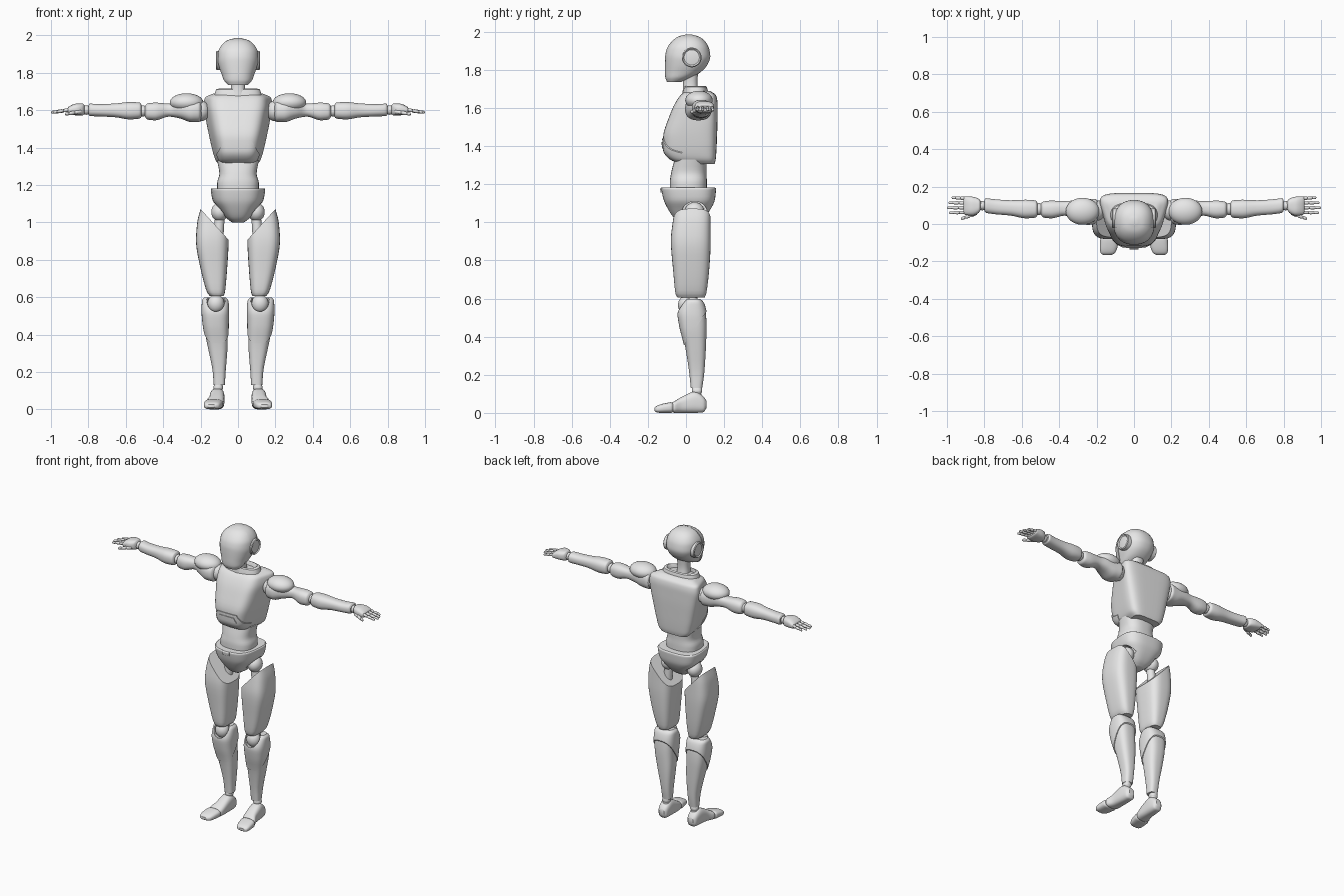
import bpy, bmesh, math
from mathutils import Matrix, Vector

if "Cube" in bpy.data.objects:
    bpy.data.objects.remove(bpy.data.objects["Cube"])

grey = bpy.data.materials.new("light_grey")
grey.use_nodes = True
grey.diffuse_color = (0.8, 0.8, 0.8, 1)
grey.node_tree.nodes["Principled BSDF"].inputs["Base Color"].default_value = (0.8, 0.8, 0.8, 1)
parts = []


def finish(bm, name):
    bmesh.ops.recalc_face_normals(bm, faces=bm.faces)
    me = bpy.data.meshes.new(name)
    bm.to_mesh(me)
    bm.free()
    me.materials.append(grey)
    ob = bpy.data.objects.new(name, me)
    bpy.context.collection.objects.link(ob)
    parts.append(ob)
    return ob


def smooth_rows(rows, steps):
    """Monotone cubic interpolation between section rows."""
    def slope(i, c):
        a = rows[i][c] - rows[i - 1][c] if i > 0 else None
        b = rows[i + 1][c] - rows[i][c] if i < len(rows) - 1 else None
        if a is None or b is None:
            return b if a is None else a
        return 2 * a * b / (a + b) if a * b > 0 else 0
    out = []
    for i in range(len(rows) - 1):
        for k in range(steps):
            s = k / steps
            h = s * s * (3 - 2 * s)
            out.append([p + (q - p) * h + slope(i, c) * s * (1 - s) ** 2 - slope(i + 1, c) * s * s * (1 - s)
                        for c, (p, q) in enumerate(zip(rows[i], rows[i + 1]))])
    return out + [rows[-1]]


def loft(name, axis, rows, n=2.4, taper=1, grow=0, cuts=(), seg=32, steps=4):
    """Skin rounded sections (position, u0, u1, v0, v1) along an axis, then trim with planes."""
    bm = bmesh.new()
    rings = []
    for t, u0, u1, v0, v1 in smooth_rows(rows, steps):
        ring = []
        for k in range(seg):
            a = math.tau * (k + 0.5) / seg
            c, s = [math.copysign(abs(f) ** (2 / n), f) for f in (math.cos(a), math.sin(a))]
            c *= 1 + (taper - 1) * (1 - s) / 2
            u = (u0 + u1) / 2 + c * ((u1 - u0) / 2 + grow)
            v = (v0 + v1) / 2 + s * ((v1 - v0) / 2 + grow)
            ring.append(bm.verts.new({"x": (t, u, v), "y": (u, t, v), "z": (u, v, t)}[axis]))
        rings.append(ring)
    for r, q in zip(rings, rings[1:]):
        for k in range(seg):
            j = (k + 1) % seg
            bm.faces.new((r[k], r[j], q[j], q[k]))
    bm.faces.new(rings[0])
    bm.faces.new(rings[-1])
    for co, no in cuts:
        res = bmesh.ops.bisect_plane(bm, geom=bm.verts[:] + bm.edges[:] + bm.faces[:], plane_co=co,
                                     plane_no=Vector(no).normalized(), clear_outer=True)
        edges = [e for e in res["geom_cut"] if isinstance(e, bmesh.types.BMEdge) and e.is_valid]
        bmesh.ops.edgeloop_fill(bm, edges=edges)
    return finish(bm, name)


def sym(rows):
    """Expand (z, half width, y0, y1) rows to centred sections."""
    return [(z, -w, w, a, b) for z, w, a, b in rows]


def ball(name, centre, radii):
    bm = bmesh.new()
    bmesh.ops.create_uvsphere(bm, u_segments=28, v_segments=16, radius=1,
                              matrix=Matrix.Translation(centre) @ Matrix.Diagonal((*radii, 1)))
    return finish(bm, name)


def carve(ob, cutter):
    """Subtract a cutter and discard it."""
    mod = ob.modifiers.new("carve", "BOOLEAN")
    mod.operation, mod.object = "DIFFERENCE", cutter
    bpy.context.view_layer.update()
    me = bpy.data.meshes.new_from_object(ob.evaluated_get(bpy.context.evaluated_depsgraph_get()))
    ob.modifiers.clear()
    ob.data = me
    parts.remove(cutter)
    bpy.data.objects.remove(cutter)


# Head with face shell, neck
skull = sym([(1.735, .05, -.095, -.03), (1.76, .072, -.105, .03), (1.79, .085, -.107, .08),
             (1.83, .1, -.107, .115), (1.87, .108, -.106, .128), (1.91, .105, -.097, .122),
             (1.95, .085, -.07, .1), (1.975, .052, -.035, .065), (1.985, .015, .0, .03)])
loft("head", "z", skull, n=2.3)
loft("face_shell", "z", skull, n=2.3, grow=.004, cuts=[((0, -.03, 1.85), (0, 1, -.15))])
loft("neck", "z", sym([(1.66, .045, -.02, .07), (1.73, .038, -.015, .06), (1.8, .045, -.02, .065)]))

# Torso, collar and belly panels
chest = sym([(1.305, .105, -.02, .15), (1.33, .13, -.08, .156), (1.38, .148, -.116, .16),
             (1.45, .166, -.12, .163), (1.55, .188, -.09, .166), (1.62, .2, -.06, .166),
             (1.665, .194, -.03, .158), (1.69, .14, .0, .125)])
torso = loft("torso", "z", chest, n=4.5, taper=.68, seg=48)
for x in (.225, -.225):
    carve(torso, ball("cutter", (x, .07, 1.54), (.055, .07, .1)))
loft("collar", "z", sym([(1.66, .13, -.02, .12), (1.71, .118, -.01, .11), (1.715, .1, .0, .1),
                         (1.685, .085, .0, .09)]), n=2.6, steps=2)
loft("belly_panel", "z", chest, n=4.5, taper=.68, grow=.005, seg=48,
     cuts=[((0, 0, 1.44), (0, 0, 1)), ((0, -.02, 0), (0, 1, 0)),
           ((.07, 0, 1.44), (1, 0, .6)), ((-.07, 0, 1.44), (-1, 0, .6))])
loft("belly_slot", "z", chest, n=4.5, taper=.68, grow=.009, seg=48,
     cuts=[((0, 0, 1.42), (0, 0, 1)), ((0, 0, 1.388), (0, 0, -1)), ((0, -.02, 0), (0, 1, 0)),
           ((.055, 0, 1.42), (1, 0, .5)), ((-.055, 0, 1.42), (-1, 0, .5))])

# Waist and pelvis
loft("waist", "z", sym([(1.15, .112, -.085, .11), (1.21, .112, -.085, .11), (1.26, .1, -.078, .108),
                        (1.33, .112, -.06, .11)]), n=2.6)
hips = sym([(1.0, .035, -.03, .06), (1.02, .065, -.06, .09), (1.07, .11, -.095, .13),
            (1.12, .148, -.118, .152), (1.175, .158, -.13, .158), (1.182, .152, -.125, .152)])
pelvis = loft("pelvis", "z", hips, n=3, taper=.8, seg=48)
for a, b in ((.075, .25), (-.25, -.075)):
    carve(pelvis, loft("cutter", "x", [(a, -.025, .115, .97, 1.11), (b, -.025, .115, .97, 1.11)], n=2))
loft("buckle", "z", hips, n=3, taper=.8, grow=.006, seg=48,
     cuts=[((0, 0, 1.155), (0, 0, -1)), ((0, -.05, 0), (0, 1, 0)),
           ((.025, 0, 0), (1, 0, 0)), ((-.025, 0, 0), (-1, 0, 0))])

# Everything below is built on the left and mirrored
first_pair = len(parts)


def disc(x, r, y=.03, z=1.865):
    return (x, y - r, y + r, z - r, z + r)


loft("ear_disc", "x", [disc(.085, .052), disc(.113, .052), disc(.118, .047), disc(.112, .04),
                       disc(.113, .036), disc(.114, .004)], n=2, steps=1)

# Arm
ball("shoulder_joint", (.2, .072, 1.595), (.05, .055, .055))
ball("shoulder_pad", (.275, .068, 1.64), (.09, .072, .05))
loft("upper_arm", "x", [(.195, .02, .125, 1.55, 1.64), (.21, .0, .135, 1.535, 1.655),
                        (.25, -.005, .132, 1.535, 1.655), (.31, .015, .128, 1.555, 1.65),
                        (.37, .045, .122, 1.565, 1.635), (.44, .03, .125, 1.545, 1.64),
                        (.485, .035, .12, 1.55, 1.635), (.498, .05, .11, 1.565, 1.62)])
ball("elbow_joint", (.508, .08, 1.595), (.026, .032, .03))
loft("forearm", "x", [(.515, .05, .11, 1.565, 1.625), (.525, .035, .125, 1.555, 1.64),
                      (.58, .03, .13, 1.55, 1.643), (.66, .045, .127, 1.562, 1.635),
                      (.74, .052, .132, 1.566, 1.632), (.79, .06, .138, 1.568, 1.635),
                      (.8, .07, .13, 1.575, 1.625)])
ball("wrist_joint", (.812, .098, 1.6), (.024, .025, .025))
loft("palm", "x", [(.818, .08, .12, 1.585, 1.62), (.83, .06, .135, 1.572, 1.635),
                   (.865, .045, .146, 1.572, 1.635), (.905, .05, .148, 1.578, 1.618),
                   (.912, .06, .14, 1.585, 1.61)], n=2.8)


def finger(name, x, y, z, length, r, skew):
    pts = ((0, .9), (.3, 1), (.38, .7), (.46, 1), (.68, .85), (.74, .65), (.8, .85), (.95, .7), (1, .25))
    loft(name, "x", [(x + f * length, y + skew * f - r * w, y + skew * f + r * w,
                      z - .014 * f - r * w, z - .014 * f + r * w) for f, w in pts], n=2, seg=12, steps=2)


for i, (label, tip) in enumerate((("little", .975), ("ring", .993), ("middle", 1), ("index", .99))):
    finger(label + "_finger", .9, .137 - i * .025, 1.602, tip - .9, .0095, .004 - i * .002)
finger("thumb", .84, .058, 1.592, .085, .011, -.03)

# Leg
ball("hip_joint", (.098, .045, 1.055), (.045, .052, .05))
loft("hip_link", "z", [(.88, .08, .14, .015, .075), (1.05, .07, .12, .02, .07)], n=2)
loft("thigh", "z", [(.605, .078, .15, -.045, .098), (.625, .07, .165, -.055, .106),
                    (.75, .058, .2, -.068, .122), (.9, .05, .225, -.08, .13),
                    (1.0, .05, .218, -.07, .13), (1.08, .06, .198, -.058, .128)],
     n=3.2, cuts=[((.19, 0, 1.06), (-1.1, 0, 1))])
ball("knee_joint", (.118, .0, .565), (.045, .042, .05))
calf = [(.13, .07, .13, .025, .085), (.2, .066, .135, .018, .095), (.35, .055, .165, -.005, .105),
        (.45, .054, .184, -.03, .108), (.52, .052, .19, -.04, .105), (.58, .056, .188, -.012, .088),
        (.598, .07, .175, .005, .07)]
knee = (.118, -.02, .59)
carve(loft("shin", "z", calf, n=2.8), ball("cutter", knee, (.05, .065, .07)))
carve(loft("shin_guard", "z", calf, n=2.8, grow=.005,
           cuts=[((.12, .0, .37), (0, .82, -.55))]), ball("cutter", knee, (.052, .065, .072)))
loft("knee_link", "z", [(.5, .09, .145, .0, .06), (.63, .09, .145, .0, .06)])
loft("ankle", "z", [(.07, .078, .138, .025, .09), (.1, .085, .128, .035, .08), (.115, .08, .132, .03, .085),
                    (.15, .085, .12, .035, .08)])
loft("foot", "y", [(.107, .09, .128, .025, .065), (.092, .077, .142, .004, .085), (.045, .072, .15, .0, .112),
                   (-.02, .073, .156, .0, .085), (-.06, .078, .172, .0, .062), (-.072, .085, .168, .005, .055)],
     n=2.8)
loft("toe_cap", "y", [(-.068, .084, .172, .004, .052), (-.08, .08, .18, .0, .056), (-.13, .09, .183, .0, .046),
                      (-.155, .102, .178, .003, .036), (-.165, .118, .165, .01, .026)], n=2.8)

# Mirror the left parts to the right
for ob in parts[first_pair:]:
    bm = bmesh.new()
    bm.from_mesh(ob.data)
    bmesh.ops.scale(bm, vec=(-1, 1, 1), verts=bm.verts)
    finish(bm, "right_" + ob.name)
    ob.name = "left_" + ob.name

# Smooth shading that keeps hard edges
bpy.ops.object.select_all(action="DESELECT")
for ob in parts:
    ob.select_set(True)
bpy.context.view_layer.objects.active = parts[0]
bpy.ops.object.shade_smooth_by_angle(angle=math.radians(35))
